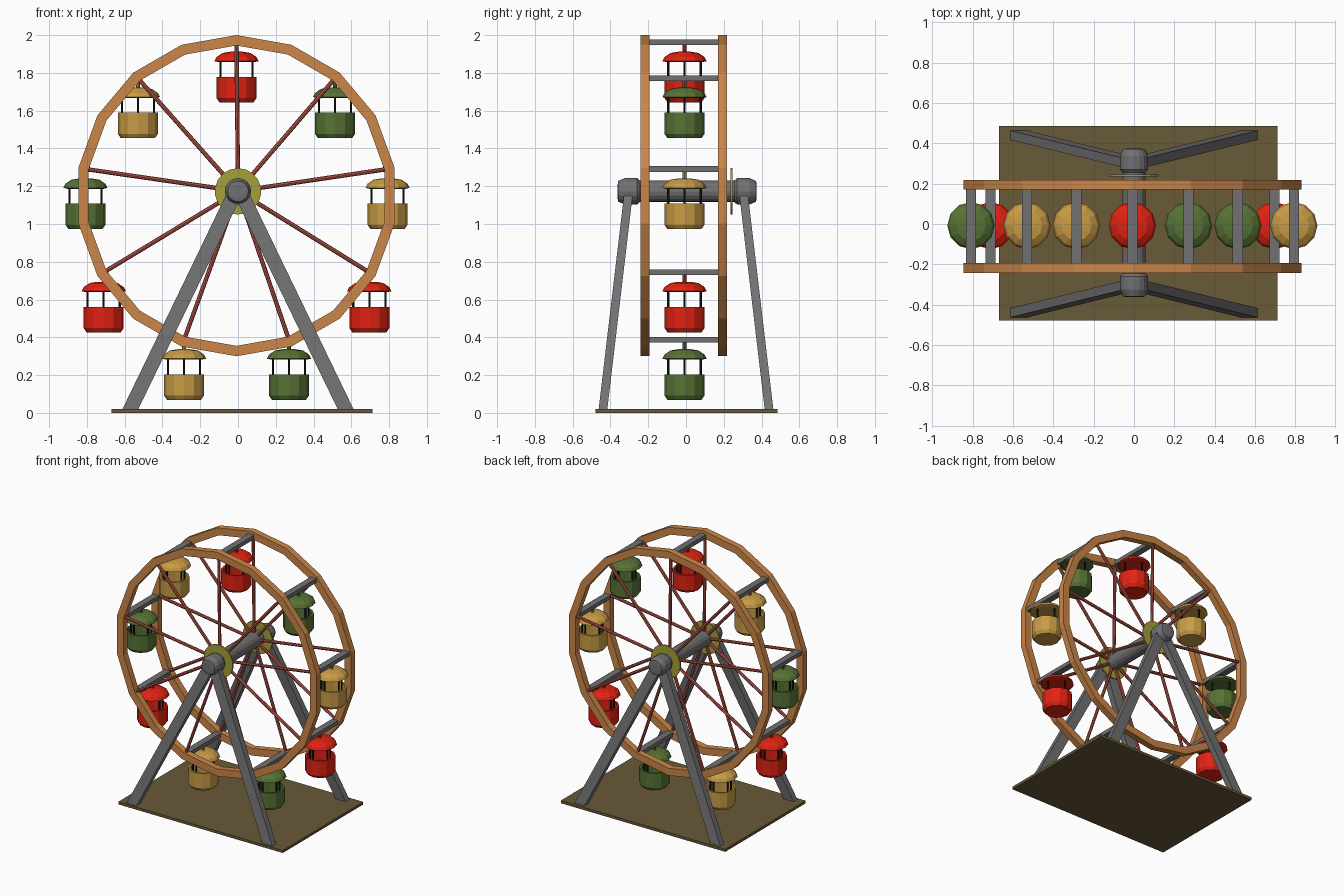
import bpy, bmesh
from math import sin, cos, pi, radians
from mathutils import Vector, Matrix

if "Cube" in bpy.data.objects:
    bpy.data.objects.remove(bpy.data.objects["Cube"])


def mat(name, r, g, b):
    m = bpy.data.materials.new(name)
    m.diffuse_color = (r, g, b, 1)
    m.use_nodes = True
    m.node_tree.nodes["Principled BSDF"].inputs["Base Color"].default_value = m.diffuse_color
    return m


ORANGE = mat("rim orange", 0.60, 0.24, 0.065)
GREY = mat("steel grey", 0.165, 0.165, 0.17)
BROWN = mat("base brown", 0.14, 0.10, 0.04)
RED = mat("cabin red", 0.75, 0.016, 0.006)
GREEN = mat("cabin green", 0.095, 0.17, 0.035)
YELLOW = mat("cabin yellow", 0.58, 0.33, 0.06)
OLIVE = mat("hub olive", 0.38, 0.35, 0.04)
SPOKE = mat("spoke red", 0.50, 0.095, 0.07)
DARK = mat("post black", 0.012, 0.012, 0.012)


def finish(bm, name, material):
    bmesh.ops.recalc_face_normals(bm, faces=bm.faces)
    me = bpy.data.meshes.new(name)
    bm.to_mesh(me)
    bm.free()
    me.materials.append(material)
    ob = bpy.data.objects.new(name, me)
    bpy.context.collection.objects.link(ob)
    return ob


def lathe(name, profile, n, material, loc, along_y=False, ring=False):
    """Spin (radius, height) points; ends are capped, or joined if ring."""
    bm = bmesh.new()
    loops = []
    for r, h in profile:
        row = []
        for i in range(n):
            a = 2 * pi * i / n
            p = (r * sin(a), h, r * cos(a)) if along_y else (r * sin(a), r * cos(a), h)
            row.append(bm.verts.new(Vector(p) + Vector(loc)))
        loops.append(row)
    pairs = list(zip(loops, loops[1:]))
    if ring:
        pairs.append((loops[-1], loops[0]))
    for a, b in pairs:
        for i in range(n):
            j = (i + 1) % n
            bm.faces.new((a[i], a[j], b[j], b[i]))
    if not ring:
        bm.faces.new(loops[0])
        bm.faces.new(loops[-1])
    return finish(bm, name, material)


def box(name, size, loc, material):
    bm = bmesh.new()
    bmesh.ops.create_cube(bm, size=1, matrix=Matrix.Translation(loc) @ Matrix.Diagonal((*size, 1)))
    return finish(bm, name, material)


def rod(name, a, b, r, n, material):
    a, b = Vector(a), Vector(b)
    d = b - a
    m = Matrix.Translation((a + b) / 2) @ d.to_track_quat('Z', 'Y').to_matrix().to_4x4()
    bm = bmesh.new()
    bmesh.ops.create_cone(bm, cap_ends=True, segments=n, radius1=r, radius2=r, depth=d.length, matrix=m)
    return finish(bm, name, material)


def leg(name, top, foot, half_x, half_y):
    """Slanted beam with horizontal cut ends."""
    bm = bmesh.new()
    rows = [[bm.verts.new((x + sx * half_x, y + sy * half_y, z))
             for sx, sy in ((-1, -1), (1, -1), (1, 1), (-1, 1))] for x, y, z in (top, foot)]
    for i in range(4):
        j = (i + 1) % 4
        bm.faces.new((rows[0][i], rows[0][j], rows[1][j], rows[1][i]))
    for row in rows:
        bm.faces.new(row)
    return finish(bm, name, GREY)


CX, CY, CZ = -0.008, -0.012, 1.15   # wheel centre
HUB_Z = 1.173
SIDES = {"front": CY - 0.206, "back": CY + 0.206}

# base plate
box("base_plate", (1.38, 0.964, 0.02), (0.021, 0.003, 0.01), BROWN)

# support legs
for sy, side in ((-1, "front"), (1, "back")):
    for sx, hand in ((-1, "left"), (1, "right")):
        leg(f"{side}_{hand}_leg", (sx * 0.012, sy * 0.303, HUB_Z),
            (sx * 0.572, sy * 0.44, 0.015), 0.042, 0.023)

# axle with bearing bulges at both ends
axle = [(0.035, -0.368), (0.055, -0.365), (0.07, -0.33), (0.07, -0.265), (0.057, -0.25)]
lathe("axle", axle + [(r, -h) for r, h in reversed(axle)], 16, GREY, (0, 0.006, HUB_Z), True)

# rims, hub discs and spokes
for side, y in SIDES.items():
    lathe(f"{side}_rim", [(0.85, -0.024), (0.85, 0.024), (0.795, 0.024), (0.795, -0.024)],
          18, ORANGE, (CX, y, CZ), True, True)
    disc_y = -0.232 if side == "front" else 0.24
    lathe(f"{side}_hub_disc", [(0.123, -0.005), (0.123, 0.005)], 18, OLIVE, (0, disc_y, HUB_Z), True)
    for k in range(9):
        a = radians(40 * k)
        rod(f"{side}_spoke", (0.04 * sin(a), y, HUB_Z + 0.04 * cos(a)),
            (CX + 0.81 * sin(a), y, CZ + 0.81 * cos(a)), 0.0115, 8, SPOKE)

# crossbars and hanging cabins
for k in range(9):
    a = radians(40 * k)
    x, z = CX + 0.812 * sin(a), CZ + 0.812 * cos(a)
    colour = (RED, GREEN, YELLOW)[k % 3]
    box("crossbar", (0.05, 0.37, 0.03), (x, CY, z), GREY)
    at = (x, -0.008, z - 0.005)
    rod("cabin_hanger", (x, -0.008, z), (x, -0.008, z - 0.06), 0.01, 8, colour)
    lathe("cabin_roof", [(0.035, -0.045), (0.075, -0.052), (0.106, -0.073), (0.117, -0.095),
                         (0.095, -0.10)], 12, colour, at)
    lathe("cabin_tub", [(0.092, -0.27), (0.092, -0.178), (0.106, -0.178), (0.106, -0.29),
                        (0.09, -0.313)], 12, colour, at)
    for dx, dy in ((1, 0), (-1, 0), (0, 1), (0, -1)):
        px, py = x + dx * 0.085, at[1] + dy * 0.085
        rod("cabin_post", (px, py, z - 0.095), (px, py, z - 0.275), 0.0065, 6, DARK)
